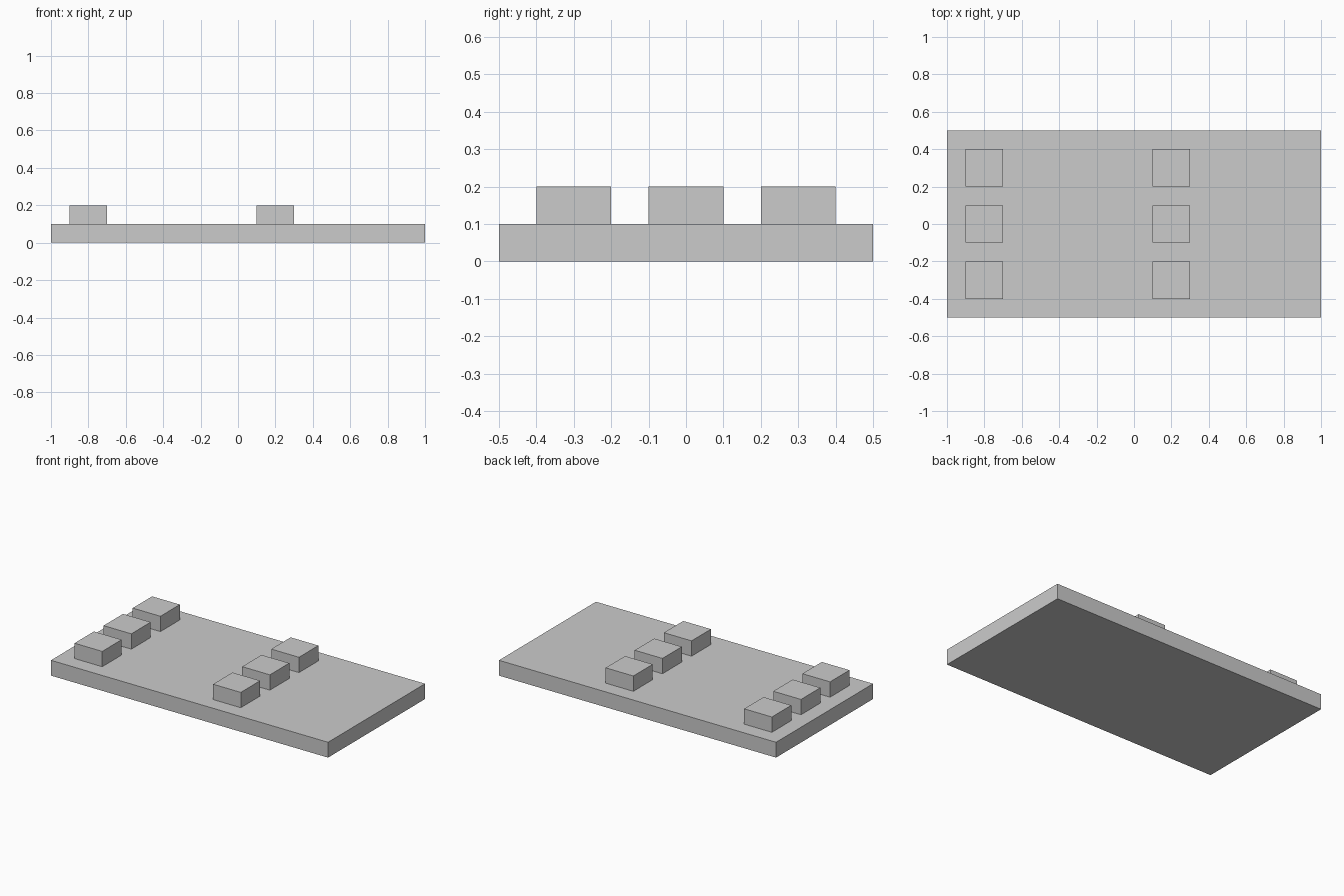
import bpy

if "Cube" in bpy.data.objects:
    bpy.data.objects.remove(bpy.data.objects["Cube"])


def box(name, center, size):
    x, y, z = (s / 2 for s in size)
    verts = [(i * x, j * y, k * z) for k in (-1, 1) for i, j in ((-1, -1), (1, -1), (1, 1), (-1, 1))]
    faces = [(3, 2, 1, 0), (4, 5, 6, 7)] + [(i, (i + 1) % 4, (i + 1) % 4 + 4, i + 4) for i in range(4)]
    mesh = bpy.data.meshes.new(name)
    mesh.from_pydata(verts, [], faces)
    obj = bpy.data.objects.new(name, mesh)
    obj.location = center
    bpy.context.collection.objects.link(obj)
    return obj


# Flat base plate
box("base_plate", (0, 0, 0.05), (2, 1, 0.1))

# Two rows of three raised blocks
for row, x in (("left", -0.8), ("middle", 0.2)):
    for place, y in (("front", -0.3), ("center", 0), ("back", 0.3)):
        box(f"{row}_{place}_block", (x, y, 0.15), (0.2, 0.2, 0.1))
